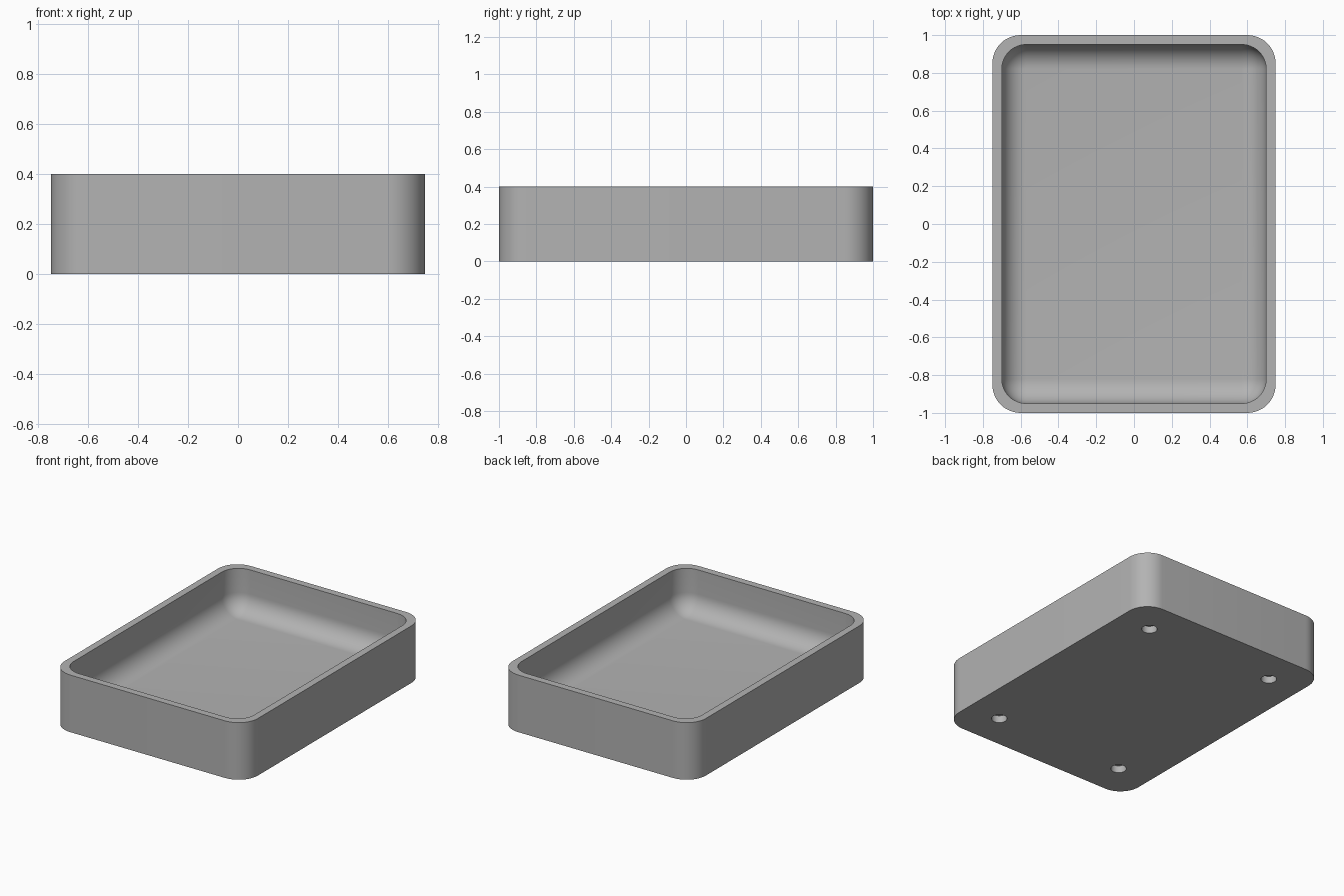
import bpy, bmesh, math

cube = bpy.data.objects.get("Cube")
if cube:
    bpy.data.objects.remove(cube, do_unlink=True)

HALF_X, HALF_Y, HEIGHT = 0.75, 1.0, 0.4
WALL, FLOOR, CORNER = 0.05, 0.1, 0.15
FILLET, INNER_CORNER = 0.13, 0.13
HOLE_R, HOLE_DEPTH = 0.05, 0.05
CORNER_STEPS, FILLET_STEPS, HOLE_SIDES = 12, 12, 32

grey = bpy.data.materials.new("plain grey")
grey.use_nodes = True
color = (0.45, 0.45, 0.45, 1)
grey.diffuse_color = color
grey.node_tree.nodes["Principled BSDF"].inputs["Base Color"].default_value = color

bm = bmesh.new()


def rounded_loop(inset, radius, z):
    """Ring of vertices along a rounded rectangle."""
    ring = []
    for quarter, (sx, sy) in enumerate([(1, 1), (-1, 1), (-1, -1), (1, -1)]):
        cx = sx * (HALF_X - inset - radius)
        cy = sy * (HALF_Y - inset - radius)
        for i in range(CORNER_STEPS + 1):
            a = (quarter + i / CORNER_STEPS) * math.pi / 2
            ring.append(bm.verts.new((cx + radius * math.cos(a), cy + radius * math.sin(a), z)))
    return ring


def circle_loop(x, y, z):
    angles = [math.tau * i / HOLE_SIDES for i in range(HOLE_SIDES)]
    return [bm.verts.new((x + HOLE_R * math.cos(a), y + HOLE_R * math.sin(a), z)) for a in angles]


def bridge(lower, upper):
    for i in range(len(lower)):
        j = (i + 1) % len(lower)
        bm.faces.new((lower[i], lower[j], upper[j], upper[i]))


def ring_edges(ring):
    return [bm.edges.get((v, ring[i - 1])) for i, v in enumerate(ring)]


# Outer wall, rim, inner wall and rounded transition to the floor
rings = [rounded_loop(0, CORNER, 0), rounded_loop(0, CORNER, HEIGHT),
         rounded_loop(WALL, INNER_CORNER, HEIGHT)]
for i in range(FILLET_STEPS + 1):
    a = i / FILLET_STEPS * math.pi / 2
    shift = FILLET * (1 - math.cos(a))
    rings.append(rounded_loop(WALL + shift, max(INNER_CORNER - shift, 0),
                              FLOOR + FILLET * (1 - math.sin(a))))
for lower, upper in zip(rings, rings[1:]):
    bridge(lower, upper)
bm.faces.new(rings[-1])

# Blind round sockets in the underside
border = ring_edges(rings[0])
for x in (-0.5, 0.5):
    for y in (-0.75, 0.75):
        mouth, end = circle_loop(x, y, 0), circle_loop(x, y, HOLE_DEPTH)
        bridge(mouth, end)
        bm.faces.new(end)
        border += ring_edges(mouth)
bmesh.ops.triangle_fill(bm, edges=border, use_beauty=True)

bmesh.ops.remove_doubles(bm, verts=bm.verts, dist=0.0001)
bmesh.ops.recalc_face_normals(bm, faces=bm.faces)
mesh = bpy.data.meshes.new("tray")
bm.to_mesh(mesh)
bm.free()
mesh.materials.append(grey)
tray = bpy.data.objects.new("tray", mesh)
bpy.context.collection.objects.link(tray)

# Smooth the curves, keep the hard edges
bpy.ops.object.select_all(action='DESELECT')
tray.select_set(True)
bpy.context.view_layer.objects.active = tray
bpy.ops.object.shade_smooth_by_angle(angle=math.radians(30))
